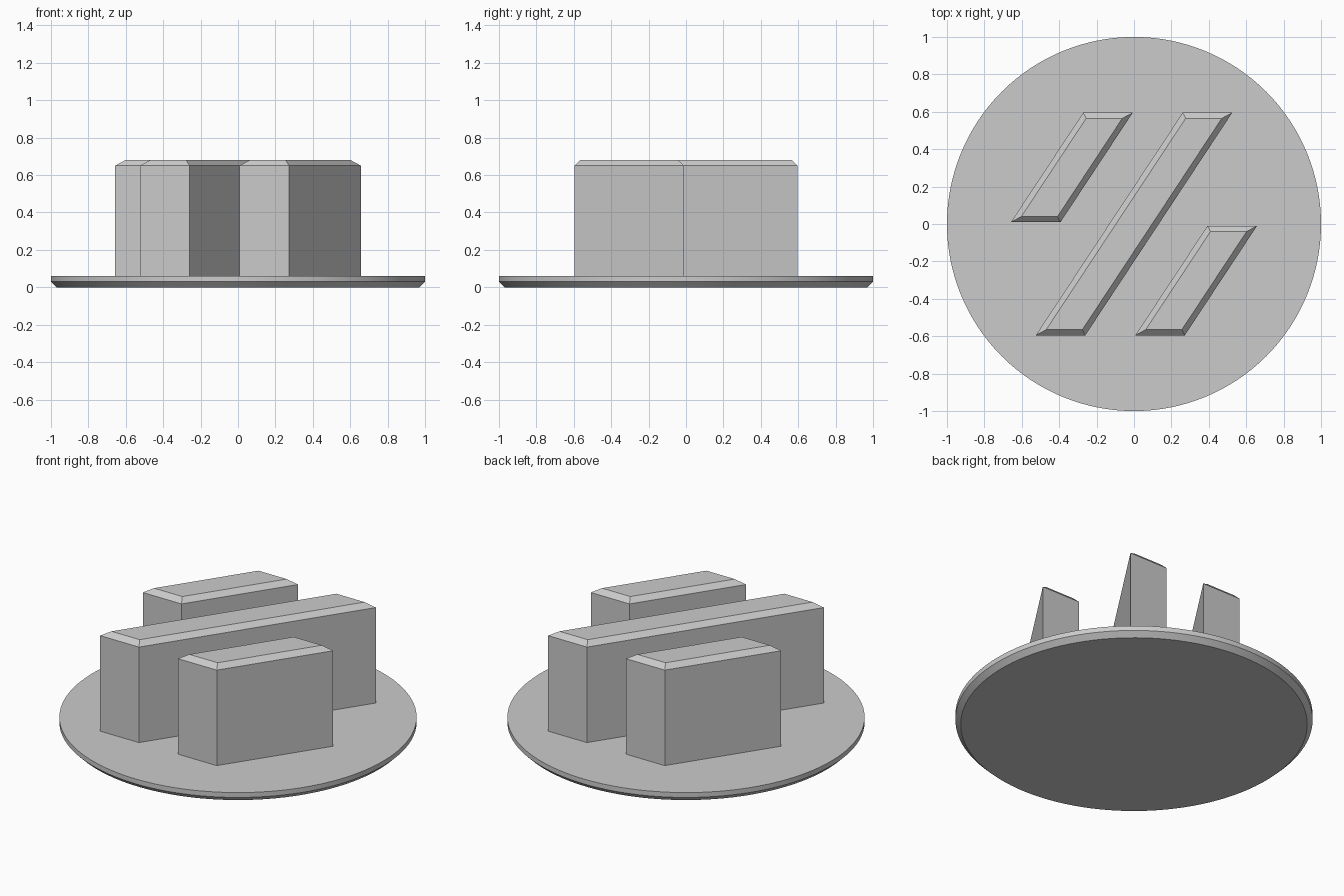
import bpy
import bmesh

if "Cube" in bpy.data.objects:
    bpy.data.objects.remove(bpy.data.objects["Cube"], do_unlink=True)

grey = bpy.data.materials.new("plain_grey")
grey.use_nodes = True
colour = (0.6, 0.6, 0.6, 1)
grey.diffuse_color = colour
grey.node_tree.nodes["Principled BSDF"].inputs["Base Color"].default_value = colour


def add_part(name, rings):
    """Solid skinned through a stack of equal-length rings, capped at both ends."""
    bm = bmesh.new()
    loops = [[bm.verts.new(p) for p in ring] for ring in rings]
    n = len(loops[0])
    for low, high in zip(loops, loops[1:]):
        for i in range(n):
            j = (i + 1) % n
            bm.faces.new((low[i], low[j], high[j], high[i]))
    bm.faces.new(loops[0][::-1])
    bm.faces.new(loops[-1])
    bmesh.ops.recalc_face_normals(bm, faces=bm.faces)
    mesh = bpy.data.meshes.new(name)
    bm.to_mesh(mesh)
    bm.free()
    mesh.materials.append(grey)
    obj = bpy.data.objects.new(name, mesh)
    bpy.context.collection.objects.link(obj)
    return obj


# Round base with a chamfered lower rim
bpy.ops.mesh.primitive_cylinder_add(vertices=128, radius=1, depth=0.06, location=(0, 0, 0.03))
base = bpy.context.object
base.name = "round_base"
base.data.materials.append(grey)
bm = bmesh.new()
bm.from_mesh(base.data)
rim = [e for e in bm.edges if all(v.co.z < 0 for v in e.verts)]
bmesh.ops.bevel(bm, geom=rim, offset=0.03, segments=1, affect='EDGES')
bm.to_mesh(base.data)
bm.free()
bpy.ops.object.shade_smooth_by_angle()

# Slanted bars with chamfered tops
SLOPE = 0.66      # sideways shift per unit of depth
WIDTH = 0.265
CHAMFER = 0.03
SIDE = CHAMFER * (1 + SLOPE ** 2) ** 0.5


def outline(x, y0, y1, z, inset=0):
    """Parallelogram whose left edge crosses y = 0 at x."""
    side = SIDE if inset else 0
    y0, y1 = y0 + inset, y1 - inset
    left, right = x + side, x + WIDTH - side
    return [(left + SLOPE * y0, y0, z), (right + SLOPE * y0, y0, z),
            (right + SLOPE * y1, y1, z), (left + SLOPE * y1, y1, z)]


mid = -WIDTH / 2
for name, x, y0, y1 in (("left_bar", mid + 0.532, -0.595, -0.01),
                        ("middle_bar", mid, -0.595, 0.595),
                        ("right_bar", mid - 0.532, 0.01, 0.595)):
    add_part(name, [outline(x, y0, y1, 0.06),
                    outline(x, y0, y1, 0.65),
                    outline(x, y0, y1, 0.68, CHAMFER)])
